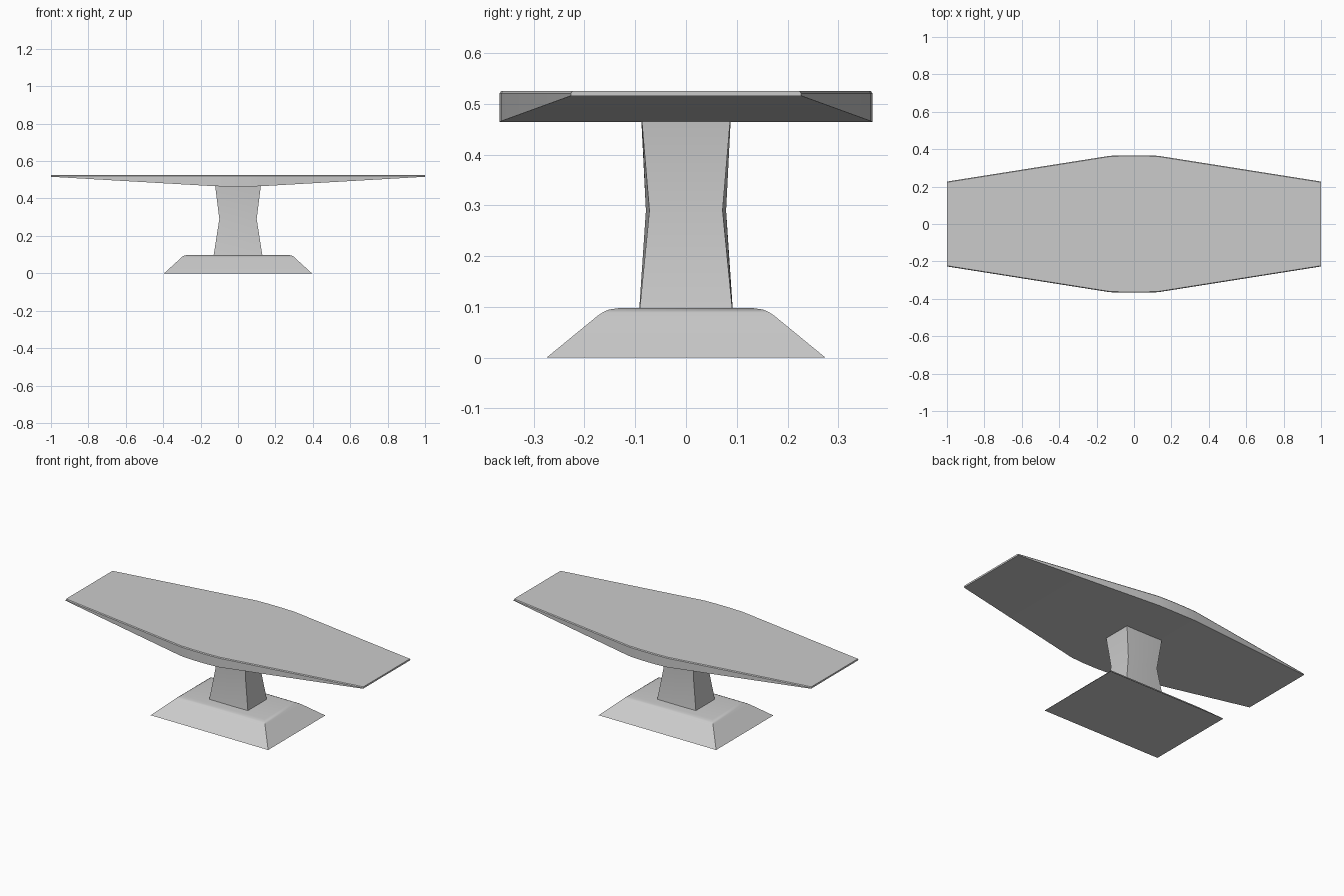
import bpy, bmesh
from math import radians

if "Cube" in bpy.data.objects:
    bpy.data.objects.remove(bpy.data.objects["Cube"])


def loft(name, sections):
    """Skin a closed solid through matching cross-sections."""
    bm = bmesh.new()
    rings = [[bm.verts.new(p) for p in s] for s in sections]
    n = len(rings[0])
    for a, b in zip(rings, rings[1:]):
        for i in range(n):
            j = (i + 1) % n
            bm.faces.new((a[i], a[j], b[j], b[i]))
    bm.faces.new(rings[0])
    bm.faces.new(rings[-1])
    bmesh.ops.recalc_face_normals(bm, faces=bm.faces)
    mesh = bpy.data.meshes.new(name)
    bm.to_mesh(mesh)
    bm.free()
    ob = bpy.data.objects.new(name, mesh)
    bpy.context.collection.objects.link(ob)
    bpy.ops.object.select_all(action='DESELECT')
    ob.select_set(True)
    bpy.context.view_layer.objects.active = ob
    bpy.ops.object.shade_smooth_by_angle(angle=radians(30))
    return ob


def rect(hx, hy, z):
    return [(-hx, -hy, z), (hx, -hy, z), (hx, hy, z), (-hx, hy, z)]


def crowned(hx, hy, mid, z):
    return [(-hx, -hy, z), (0, -mid, z), (hx, -hy, z),
            (hx, hy, z), (0, mid, z), (-hx, hy, z)]


# Sloping base with a softened shoulder
loft("base", [rect(*r) for r in (
    (0.395, 0.275, 0), (0.305, 0.175, 0.082), (0.298, 0.165, 0.089),
    (0.287, 0.152, 0.095), (0.27, 0.13, 0.098))])

# Waisted column
loft("column", [crowned(*r) for r in (
    (0.13, 0.091, 0.092, 0.097), (0.10, 0.072, 0.079, 0.29),
    (0.122, 0.087, 0.088, 0.468))])

# Boat-shaped top: (x, half width, underside height), mirrored in x
TOP, EDGE, INSET = 0.526, 0.521, 0.004
half = [(0.05, 0.3675, 0.464), (0.13, 0.3645, 0.466), (1.0, 0.227, 0.516)]
stations = [(-x, w, z) for x, w, z in reversed(half)] + half
loft("table_top", [
    [(x, -w, z), (x, w, z), (x, w, EDGE), (x, w - INSET, TOP),
     (x, -w + INSET, TOP), (x, -w, EDGE)]
    for x, w, z in stations])
